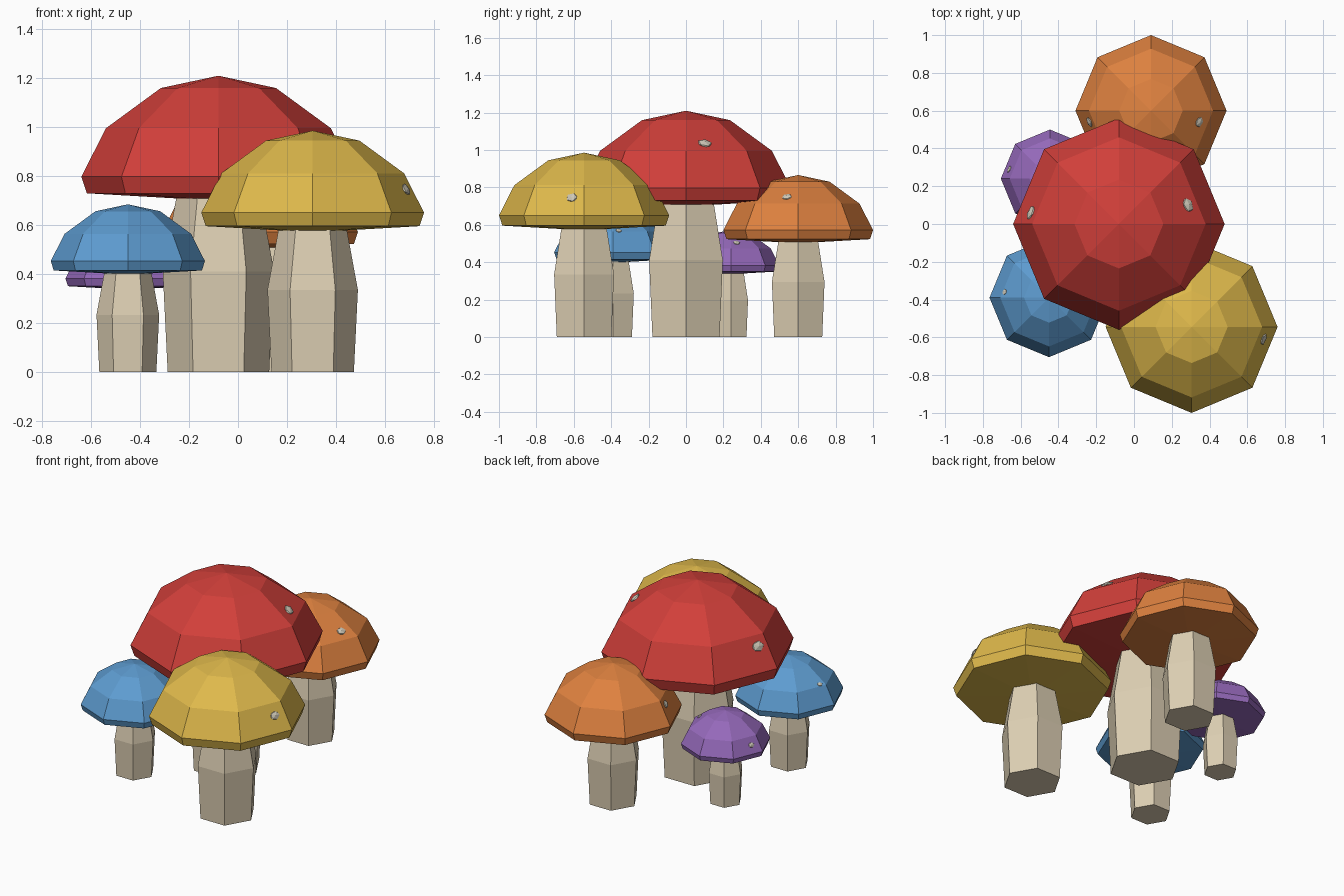
import bpy, bmesh, math
from mathutils import Vector, Matrix
from mathutils.bvhtree import BVHTree

cube = bpy.data.objects.get("Cube")
if cube:
    bpy.data.objects.remove(cube, do_unlink=True)


def material(name, rgb):
    m = bpy.data.materials.new(name)
    m.use_nodes = True
    m.diffuse_color = (*rgb, 1)
    m.node_tree.nodes["Principled BSDF"].inputs["Base Color"].default_value = (*rgb, 1)
    return m


def finish(name, bm, mat):
    """Turn a bmesh into a flat-shaded object."""
    bmesh.ops.recalc_face_normals(bm, faces=bm.faces[:])
    mesh = bpy.data.meshes.new(name)
    bm.to_mesh(mesh)
    bm.free()
    mesh.materials.append(mat)
    ob = bpy.data.objects.new(name, mesh)
    bpy.context.collection.objects.link(ob)
    return ob


def lathe(profile, sides, centre):
    """Faceted revolve of (radius, height) pairs; radius zero makes a tip."""
    bm = bmesh.new()
    rings = []
    for r, z in profile:
        count = sides if r > 0 else 1
        angles = [2 * math.pi * i / sides for i in range(count)]
        rings.append([bm.verts.new((centre[0] + r * math.cos(a),
                                    centre[1] + r * math.sin(a), z)) for a in angles])
    for low, high in zip(rings, rings[1:]):
        for i in range(sides):
            j = (i + 1) % sides
            corners = [low[i % len(low)], low[j % len(low)],
                       high[j % len(high)], high[i % len(high)]]
            bm.faces.new(list(dict.fromkeys(corners)))
    bmesh.ops.recalc_face_normals(bm, faces=bm.faces[:])
    return bm


# Cap outline: radius as a share of cap radius, height as a share of dome height
CAP = [(0, -.24), (.96, -.165), (1, 0), (.82, .48), (.42, .878), (0, 1)]
# Stem outline: radius as a share of cap radius, height as a share of cap height
STEM = [(0, 0), (.37, 0), (.406, .515), (.305, .9), (0, .9)]

stem_mat = material("stem cream", (.72, .62, .45))
wart_mat = material("wart grey", (.62, .58, .48))

# name, colour, centre, cap radius, widest cap height, wart size, wart offsets
mushrooms = [
    ("red", (.64, .05, .042), (-.08, 0), .56, .798, .042, [(.365, .1), (-.465, .06)]),
    ("yellow", (.73, .48, .07), (.305, -.545), .455, .651, .034, [(.38, -.065)]),
    ("orange", (.73, .22, .05), (.09, .6), .4, .572, .031, [(.255, -.06), (-.325, -.06)]),
    ("blue", (.11, .33, .63), (-.45, -.39), .315, .453, .018, [(-.235, .03), (.24, .03)]),
    ("purple", (.3, .14, .49), (-.445, .24), .26, .382, .021, [(-.215, .05), (.16, .03)]),
]

for name, rgb, centre, radius, height, size, warts in mushrooms:
    # Six-sided stem
    stem = lathe([(r * radius, z * height) for r, z in STEM], 6, centre)
    finish(name + "_stem", stem, stem_mat)

    # Eight-sided cap
    dome = radius * .736
    cap = lathe([(r * radius, height + z * dome) for r, z in CAP], 8, centre)
    surface = BVHTree.FromBMesh(cap)
    finish(name + "_cap", cap, material(name + " cap", rgb))

    # Flattened warts lying on the cap
    for n, (dx, dy) in enumerate(warts):
        point, normal, _, _ = surface.ray_cast(
            Vector((centre[0] + dx, centre[1] + dy, 3)), Vector((0, 0, -1)))
        if point is None:
            continue
        turn = normal.to_track_quat('Z', 'Y').to_matrix().to_4x4()
        wart = bmesh.new()
        bmesh.ops.create_icosphere(
            wart, subdivisions=1, radius=size,
            matrix=Matrix.Translation(point) @ turn @ Matrix.Diagonal((1, .8, .35, 1)))
        finish(f"{name}_wart_{n + 1}", wart, wart_mat)
